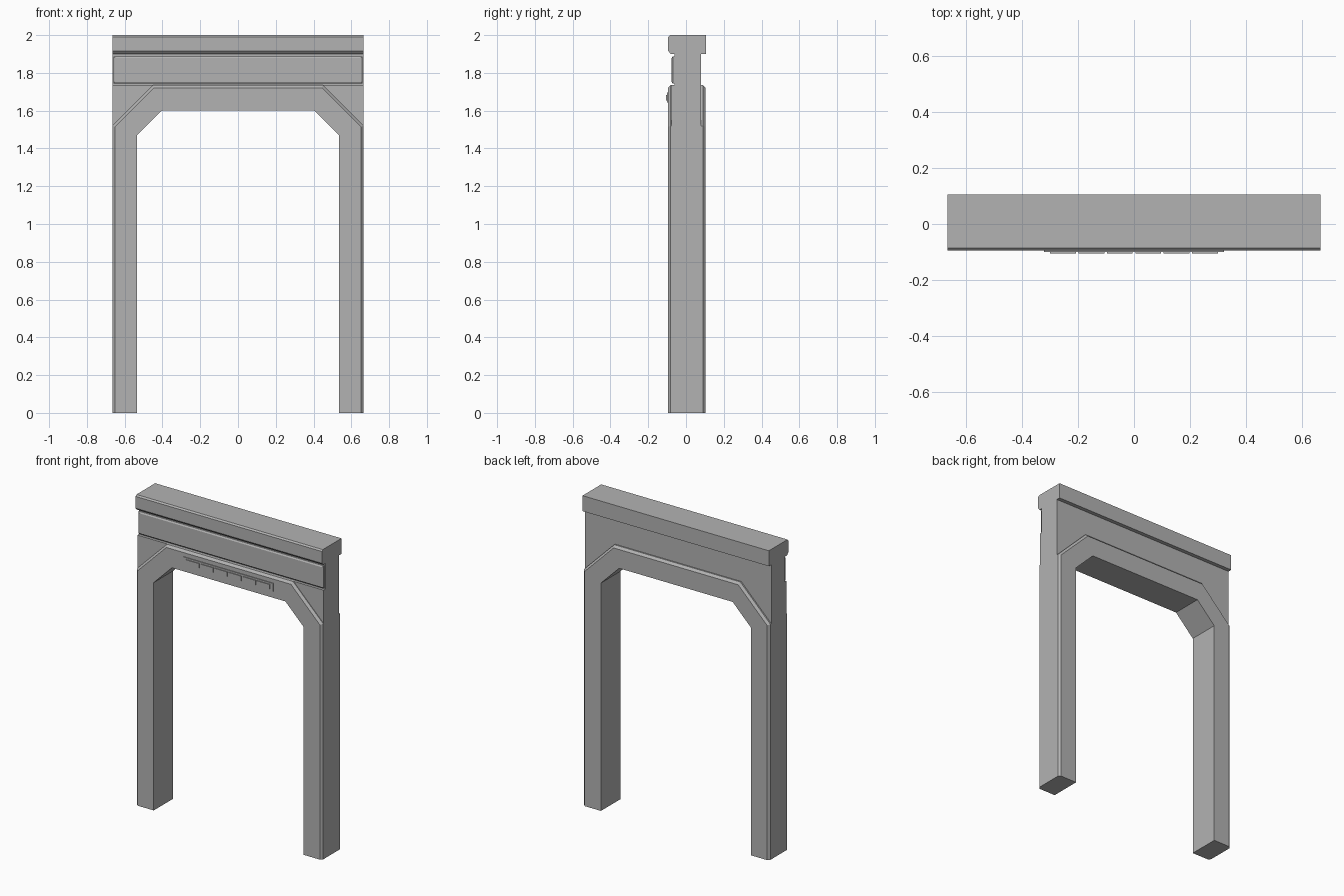
import bpy
import bmesh

cube = bpy.data.objects.get("Cube")
if cube:
    bpy.data.objects.remove(cube, do_unlink=True)

grey = bpy.data.materials.new("stone grey")
grey.use_nodes = True
GREY = (0.45, 0.45, 0.45, 1)
grey.diffuse_color = GREY
grey.node_tree.nodes["Principled BSDF"].inputs["Base Color"].default_value = GREY


def loft(name, rings):
    """Join matching closed rings of points and cap both ends."""
    bm = bmesh.new()
    loops = [[bm.verts.new(p) for p in ring] for ring in rings]
    for a, b in zip(loops, loops[1:]):
        for i in range(len(a)):
            j = (i + 1) % len(a)
            bm.faces.new((a[i], a[j], b[j], b[i]))
    bm.faces.new(loops[0])
    bm.faces.new(loops[-1])
    bmesh.ops.recalc_face_normals(bm, faces=bm.faces)
    mesh = bpy.data.meshes.new(name)
    bm.to_mesh(mesh)
    bm.free()
    mesh.materials.append(grey)
    obj = bpy.data.objects.new(name, mesh)
    bpy.context.collection.objects.link(obj)
    return obj


def at_y(points, y):
    return [(x, y, z) for x, z in points]


def mirrored(half):
    """Complete a right-hand outline with its mirror image."""
    return half + [(-x, z) for x, z in reversed(half)]


def rect(w, z0, z1, cx=0):
    return [(cx - w, z0), (cx + w, z0), (cx + w, z1), (cx - w, z1)]


W = 0.665      # half width
SHOULDER = 1.52
LEDGE = 1.735
RUN = LEDGE - SHOULDER


def arch_ring(inset, y):
    """Outline of the whole arch, with its outer edge drawn in."""
    k = inset * 0.414
    outer = [(W - inset, 0), (W - inset, SHOULDER - k), (W - RUN - k, LEDGE - inset)]
    inner = [(0.405, 1.6), (0.535, 1.47), (0.535, 0)]
    left_outer = [(-x, z) for x, z in reversed(outer)]
    left_inner = [(-x, z) for x, z in reversed(inner)]
    return at_y(outer + left_outer + left_inner + inner, y)


# Legs and lintel, with a chamfer around the outer edge
loft("arch_frame", [arch_ring(0.014, -0.095), arch_ring(0, -0.081),
                    arch_ring(0, 0.089), arch_ring(0.014, 0.103)])

# Wall behind the sign, running down over the shoulders
wall = mirrored([(W - RUN, LEDGE), (W, SHOULDER), (W, 1.9)])
loft("upper_wall", [at_y(wall, -0.06), at_y(wall, 0.08)])

# Thicker front corners beside the arch
for side, label in ((1, "left"), (-1, "right")):
    corner = [(side * W, SHOULDER), (side * W, LEDGE), (side * (W - RUN), LEDGE)]
    loft(label + "_corner_panel", [at_y(corner, -0.077), at_y(corner, -0.06)])

# Top beam with its front edges cut
beam = [(-0.085, 2), (-0.094, 1.991), (-0.094, 1.915), (-0.08, 1.9),
        (0.105, 1.9), (0.105, 2)]
loft("top_beam", [[(x, y, z) for y, z in beam] for x in (-W, W)])

# Long sign board with a chamfered rim
loft("sign_board", [at_y(rect(0.66, 1.743, 1.888), -0.06),
                    at_y(rect(0.66, 1.743, 1.888), -0.07),
                    at_y(rect(0.651, 1.752, 1.879), -0.076)])

# Light strip on the lintel with six raised cells
loft("light_strip", [at_y(rect(0.32, 1.643, 1.695), -0.095),
                     at_y(rect(0.32, 1.643, 1.695), -0.1)])
for i in range(6):
    cx = (i - 2.5) * 0.101
    loft(f"light_cell_{i + 1}", [at_y(rect(0.046, 1.654, 1.684, cx), -0.1),
                                 at_y(rect(0.046, 1.654, 1.684, cx), -0.105)])
